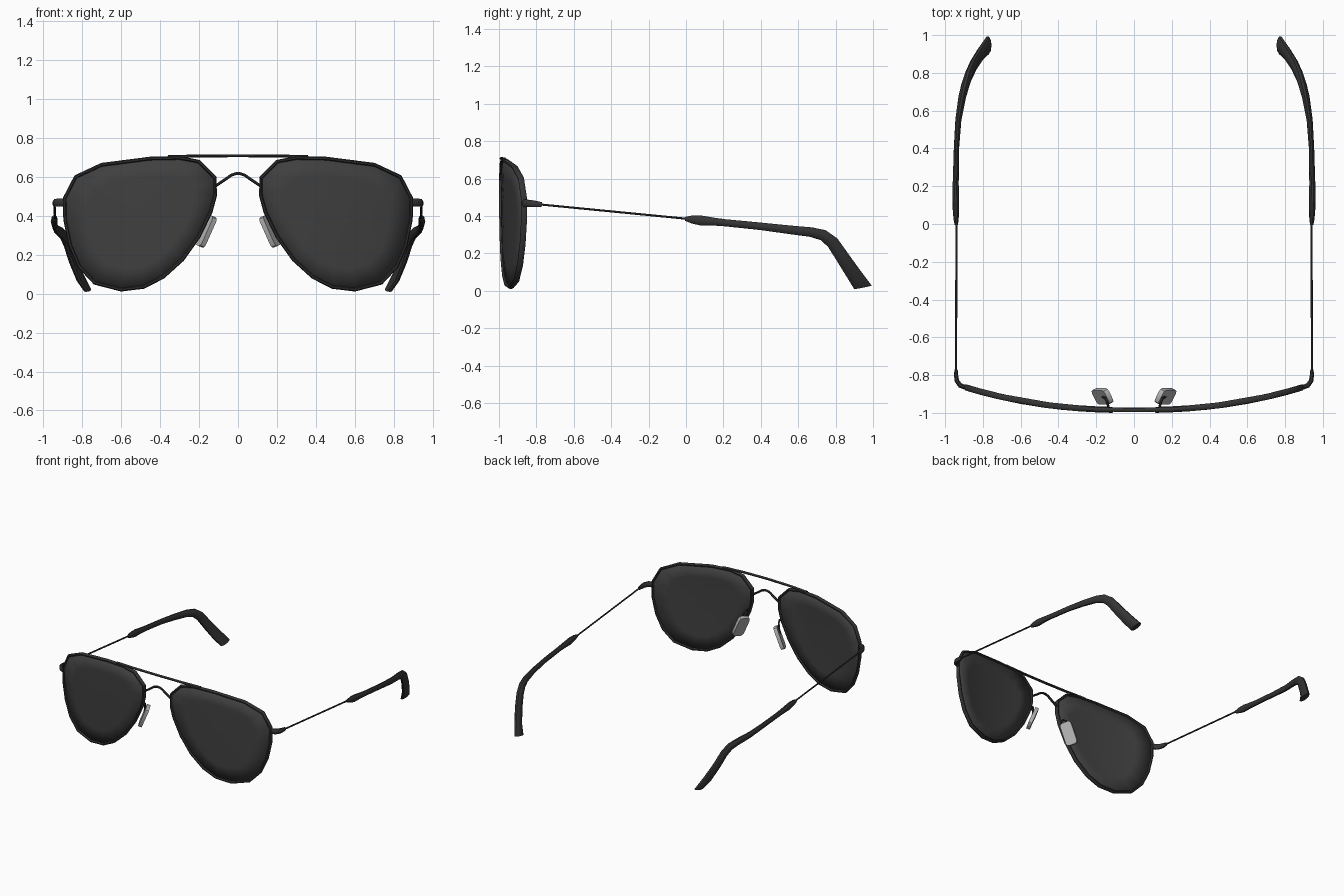
import bpy, bmesh, math
from mathutils import Vector, Matrix

if "Cube" in bpy.data.objects:
    bpy.data.objects.remove(bpy.data.objects["Cube"])

X, Y, Z = Vector((1, 0, 0)), Vector((0, 1, 0)), Vector((0, 0, 1))


def material(name, v):
    m = bpy.data.materials.new(name)
    m.diffuse_color = (v, v, v, 1)
    m.use_nodes = True
    m.node_tree.nodes["Principled BSDF"].inputs["Base Color"].default_value = m.diffuse_color
    return m


FRAME = material("frame_dark", 0.035)
LENS = material("lens_dark", 0.05)
PAD = material("pad_grey", 0.45)


def finish(bm, name, mat, mirror=True, thickness=0, angle=35):
    bmesh.ops.recalc_face_normals(bm, faces=bm.faces)
    me = bpy.data.meshes.new(name)
    bm.to_mesh(me)
    bm.free()
    me.materials.append(mat)
    ob = bpy.data.objects.new(name, me)
    bpy.context.collection.objects.link(ob)
    if thickness:
        s = ob.modifiers.new("Thickness", 'SOLIDIFY')
        s.thickness, s.offset = thickness, 0
    if mirror:
        m = ob.modifiers.new("Mirror", 'MIRROR')
        m.use_mirror_merge = False
    bpy.ops.object.select_all(action='DESELECT')
    ob.select_set(True)
    bpy.context.view_layer.objects.active = ob
    bpy.ops.object.shade_smooth_by_angle(angle=math.radians(angle))
    return ob


def sweep(name, pts, sizes, ref, n=8, closed=False, mirror=True, end_dir=None):
    """Elliptical tube; sizes = (across, along ref), one pair or one per point."""
    pts = [Vector(p) for p in pts]
    k = len(pts)
    if not isinstance(sizes, list):
        sizes = [sizes] * k
    bm = bmesh.new()
    rings = []
    for i, p in enumerate(pts):
        if closed:
            t = pts[(i + 1) % k] - pts[i - 1]
        else:
            t = pts[min(i + 1, k - 1)] - pts[max(i - 1, 0)]
        if end_dir and i == k - 1:
            t = Vector(end_dir)
        side = t.cross(ref).normalized()
        up = side.cross(t).normalized()
        a, b = sizes[i]
        rings.append([bm.verts.new(p + side * a * math.cos(w) + up * b * math.sin(w))
                      for w in (2 * math.pi * (j + 0.5) / n for j in range(n))])
    for i in range(k if closed else k - 1):
        r, s = rings[i], rings[(i + 1) % k]
        for j in range(n):
            bm.faces.new((r[j], r[(j + 1) % n], s[(j + 1) % n], s[j]))
    if not closed:
        bm.faces.new(rings[0])
        bm.faces.new(rings[-1])
    return finish(bm, name, FRAME, mirror)


def wrap(x):
    """Depth of the curved front at a given x."""
    return -0.985 + 0.123 * (abs(x) / 0.9) ** 2.3


# Lens outline (x, z)
outline = [(.118, .595), (.20, .678), (.30, .697), (.45, .694), (.70, .662),
           (.833, .60), (.89, .49), (.888, .38), (.862, .25), (.815, .14),
           (.735, .055), (.60, .02), (.485, .034), (.385, .085), (.285, .175),
           (.20, .295), (.14, .42), (.118, .50)]

# Lenses: concentric rings bent to the wrap curve
bm = bmesh.new()
cx, cz = 0.5, 0.38
rings = []
for s in (1, 0.7, 0.4):
    ring = []
    for x, z in outline:
        px, pz = cx + (x - cx) * s, cz + (z - cz) * s
        ring.append(bm.verts.new((px, wrap(px) - 0.006 * (1 - s), pz)))
    rings.append(ring)
mid = bm.verts.new((cx, wrap(cx) - 0.006, cz))
n = len(outline)
for i in range(n):
    j = (i + 1) % n
    for r, q in zip(rings, rings[1:]):
        bm.faces.new((r[i], r[j], q[j], q[i]))
    bm.faces.new((rings[-1][i], rings[-1][j], mid))
finish(bm, "lens", LENS, thickness=0.012)

# Rims
sweep("rim", [(x, wrap(x), z) for x, z in outline], (.010, .017), Y, closed=True)

# Brow bar and arched bridge
sweep("brow_bar", [(x, wrap(x), .708 - .03 * x * x) for x in (-.36, -.2, 0, .2, .36)],
      (.008, .012), Y, mirror=False)
arch = [(.115, .553), (.06, .59), (.035, .608), (.012, .616)]
arch = [(-x, z) for x, z in arch] + arch[::-1]
sweep("bridge", [(x, wrap(x) + .003, z) for x, z in arch], (.008, .010), Y, mirror=False)

# End pieces with hinge
sweep("end_piece", [(.885, -.868, .468), (.92, -.855, .468), (.938, -.83, .467),
                    (.942, -.80, .464), (.942, -.77, .462)],
      [(.013, .022), (.014, .022), (.013, .02), (.012, .018), (.009, .013)], Z)

# Thin temple wires
sweep("temple_wire", [(.942, -.79, .463), (.94, .02, .384)], (.006, .006), X)

# Temple tips: sleeve, long run and the bend behind the ear
tip = [(.941, -.005, .385, .011, .009), (.942, .03, .382, .022, .014),
       (.943, .08, .376, .028, .017), (.944, .15, .370, .022, .018),
       (.944, .21, .364, .020, .016), (.940, .40, .345, .021, .014),
       (.930, .55, .327, .024, .016), (.910, .67, .314, .027, .020),
       (.893, .735, .297, .031, .022), (.876, .785, .257, .035, .022),
       (.850, .84, .175, .038, .022), (.812, .90, .085, .042, .022),
       (.774, .946, .019, .050, .020)]
sweep("temple_tip", [p[:3] for p in tip], [p[3:] for p in tip], X, n=10,
      end_dir=(-.1, .2, -1))

# Nose pads: tilted bevelled plates
long_axis = Vector((.40, 0, -.9)).normalized()
wide = Vector((.45, .85, .1)).normalized()
normal = long_axis.cross(wide).normalized()
wide = normal.cross(long_axis)
rot = Matrix((wide, normal, long_axis)).transposed().to_4x4()
bm = bmesh.new()
bmesh.ops.create_cube(bm, size=1)
bmesh.ops.scale(bm, vec=(.085, .026, .17), verts=bm.verts)
edges = [e for e in bm.edges if abs(e.verts[0].co.y - e.verts[1].co.y) > .01]
bmesh.ops.bevel(bm, geom=edges, offset=.022, segments=2, profile=.5, affect='EDGES')
bmesh.ops.transform(bm, matrix=Matrix.Translation((.167, -.912, .322)) @ rot, verts=bm.verts)
finish(bm, "nose_pad", PAD)

# Nose pad arms
sweep("pad_arm", [(.135, -.968, .425), (.142, -.945, .44), (.150, -.925, .425),
                  (.158, -.918, .38), (.168, -.915, .33)], (.007, .007), X, n=6)
